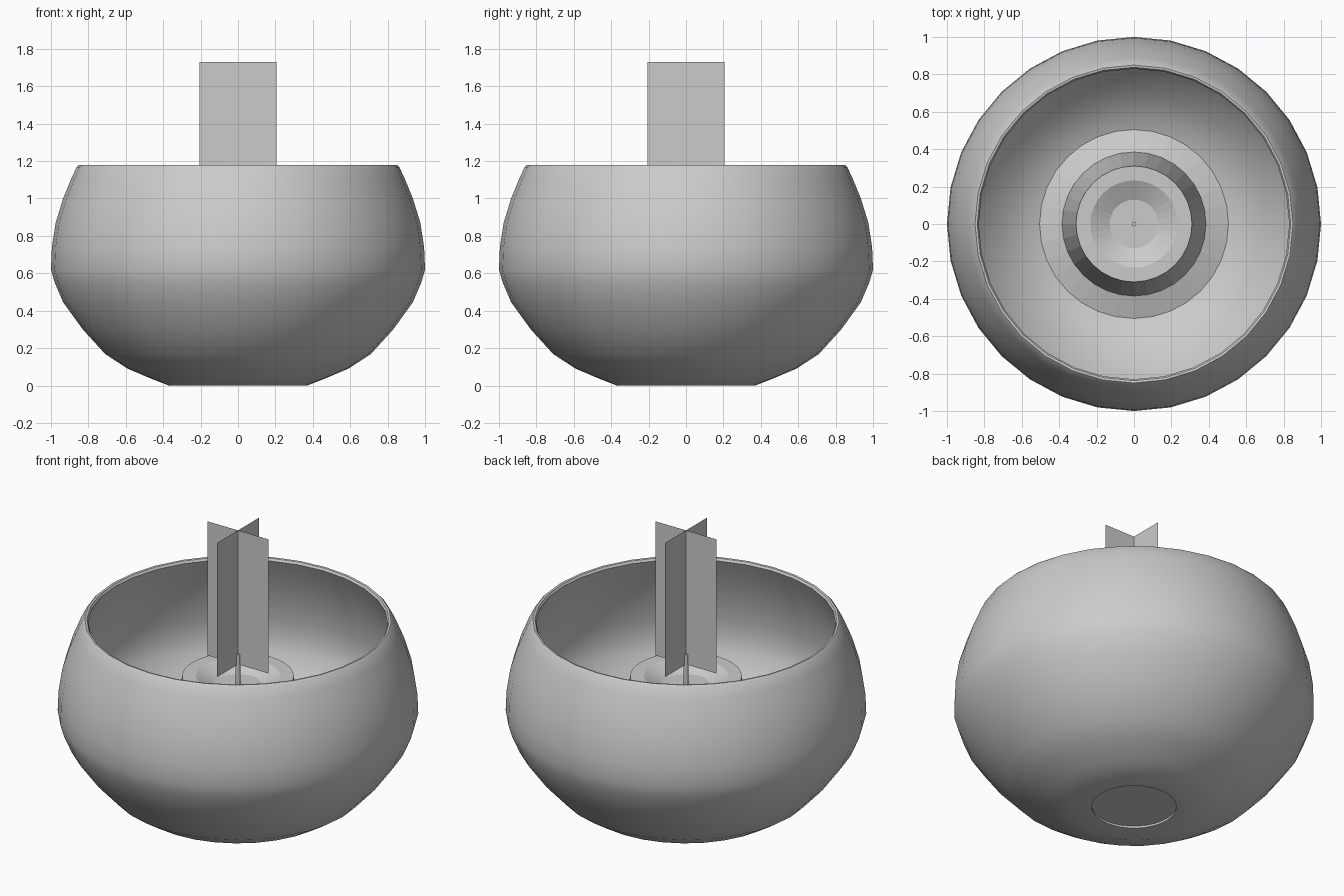
import bpy, bmesh, math

if "Cube" in bpy.data.objects:
    bpy.data.objects.remove(bpy.data.objects["Cube"])

def material(name, value):
    m = bpy.data.materials.new(name)
    m.diffuse_color = (value, value, value, 1)
    m.use_nodes = True
    m.node_tree.nodes["Principled BSDF"].inputs["Base Color"].default_value = m.diffuse_color
    return m

grey = material("pale_grey", 0.6)

def finish(bm, name, smooth=None):
    me = bpy.data.meshes.new(name)
    bm.to_mesh(me)
    bm.free()
    ob = bpy.data.objects.new(name, me)
    bpy.context.collection.objects.link(ob)
    me.materials.append(grey)
    if smooth:
        bpy.ops.object.select_all(action='DESELECT')
        ob.select_set(True)
        bpy.context.view_layer.objects.active = ob
        bpy.ops.object.shade_smooth_by_angle(angle=math.radians(smooth))
    return ob

def lathe(name, profile, sides=32, smooth=None):
    """Revolve (radius, height) points about z; both ends are on the axis."""
    bm = bmesh.new()
    vs = [bm.verts.new((r, 0, z)) for r, z in profile]
    es = [bm.edges.new(pair) for pair in zip(vs, vs[1:])]
    bmesh.ops.spin(bm, geom=vs + es, cent=(0, 0, 0), axis=(0, 0, 1),
                   angle=2 * math.pi, steps=sides, use_merge=True)
    bmesh.ops.remove_doubles(bm, verts=bm.verts, dist=1e-4)
    bmesh.ops.recalc_face_normals(bm, faces=bm.faces)
    return finish(bm, name, smooth)

# Rounded glass bowl with a thin wall
lathe("bowl", [
    (0, 0.012), (0.235, 0.012), (0.235, 0.0), (0.37, 0.0), (0.46, 0.035),
    (0.59, 0.09), (0.71, 0.168), (0.83, 0.30), (0.935, 0.445), (0.98, 0.55),
    (1.0, 0.62), (0.995, 0.74), (0.975, 0.87), (0.935, 1.0), (0.89, 1.11),
    (0.862, 1.168), (0.85, 1.18), (0.838, 1.178), (0.83, 1.165),
    (0.865, 1.09), (0.91, 0.98), (0.945, 0.86), (0.965, 0.74), (0.97, 0.63),
    (0.95, 0.56), (0.905, 0.46), (0.80, 0.32), (0.69, 0.20), (0.58, 0.125),
    (0.45, 0.07), (0.30, 0.045), (0, 0.04)], smooth=40)

# Pedestal with a flared foot and a shallow cup
lathe("candle_stand", [
    (0, 0.045), (0.505, 0.06), (0.505, 0.10), (0.385, 0.14), (0.31, 0.84),
    (0.233, 0.84), (0.13, 0.79), (0, 0.79)])

# Wick
lathe("wick", [(0, 0.78), (0.013, 0.78), (0.013, 0.975), (0, 0.975)], sides=12, smooth=40)

# Flame: two crossed upright sheets
for i in range(2):
    bm = bmesh.new()
    bm.faces.new([bm.verts.new((x, 0, z)) for x, z in
                  ((-0.205, 0.91), (0.205, 0.91), (0.205, 1.73), (-0.205, 1.73))])
    flame = finish(bm, f"flame_sheet_{i + 1}")
    flame.rotation_euler.z = i * math.pi / 2
